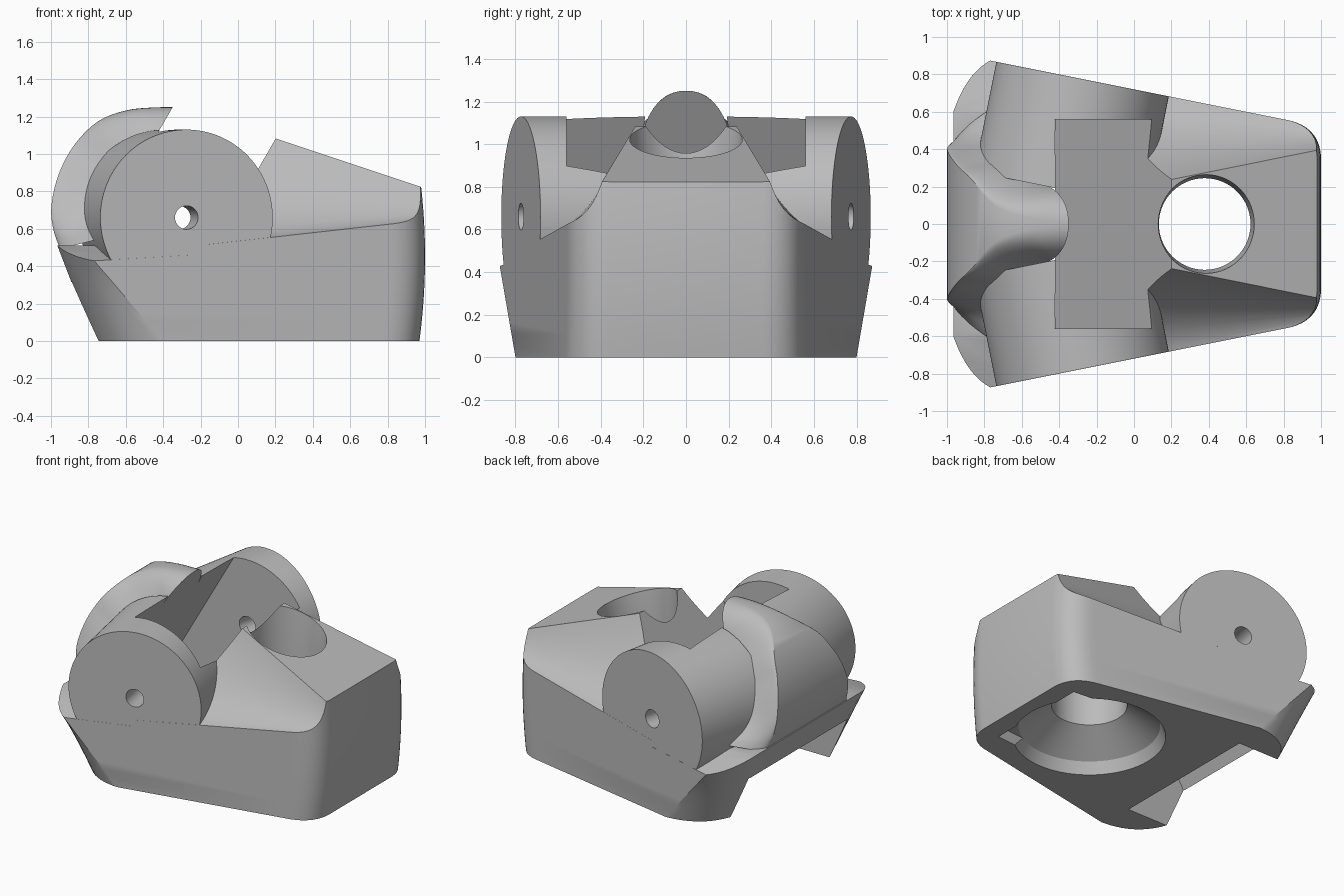
import bpy, bmesh, math
from mathutils import Vector, Matrix

if "Cube" in bpy.data.objects:
    bpy.data.objects.remove(bpy.data.objects["Cube"])

grey = bpy.data.materials.new("plain_grey")
grey.diffuse_color = (0.5, 0.5, 0.5, 1)
grey.use_nodes = True
grey.node_tree.nodes["Principled BSDF"].inputs["Base Color"].default_value = grey.diffuse_color
TILT = math.atan(0.2)          # side walls taper by this angle
SLOPE = math.tan(math.radians(30))


def to_object(bm, name):
    bmesh.ops.recalc_face_normals(bm, faces=bm.faces)
    mesh = bpy.data.meshes.new(name)
    bm.to_mesh(mesh)
    bm.free()
    ob = bpy.data.objects.new(name, mesh)
    bpy.context.collection.objects.link(ob)
    return ob


def loft(loops):
    bm = bmesh.new()
    rows = [[bm.verts.new(p) for p in loop] for loop in loops]
    n = len(rows[0])
    for a, b in zip(rows, rows[1:]):
        for i in range(n):
            j = (i + 1) % n
            bm.faces.new((a[i], a[j], b[j], b[i]))
    bm.faces.new(rows[0])
    bm.faces.new(rows[-1])
    bmesh.ops.recalc_face_normals(bm, faces=bm.faces)
    return bm


def trim(bm, point, normal):
    geom = bm.verts[:] + bm.edges[:] + bm.faces[:]
    res = bmesh.ops.bisect_plane(bm, geom=geom, plane_co=point, plane_no=normal,
                                 clear_outer=True)
    edges = [e for e in res["geom_cut"] if isinstance(e, bmesh.types.BMEdge)]
    bmesh.ops.contextual_create(bm, geom=edges)


def combine(target, other, op):
    mod = target.modifiers.new("cut", "BOOLEAN")
    mod.operation, mod.solver, mod.object = op, "EXACT", other
    bpy.context.view_layer.objects.active = target
    bpy.ops.object.modifier_apply(modifier=mod.name)
    bpy.data.objects.remove(other)


def bezier(p0, p1, p2, n):
    p0, p1, p2 = Vector(p0), Vector(p1), Vector(p2)
    return [p0 * (1 - t) ** 2 + p1 * 2 * t * (1 - t) + p2 * t * t
            for t in (i / n for i in range(n + 1))]


def nose(z):
    # rounded corner at the narrow end, which bulges slightly in height
    x = 1.0 - 0.03 * ((z - 0.45) / 0.45) ** 2
    return bezier((x - 0.2, 0.72 - 0.2 * (x - 0.2)), (x - 0.01, 0.73 - 0.2 * x), (x, 0.36), 10)


def mirrored(half, z):
    return [(p.x, p.y, z) for p in half] + [(p.x, -p.y, z) for p in reversed(half)]


# Body: tapered plan with flared, rounded corners at the wide end
loops = []
for k in range(25):
    z = 1.32 * k / 24
    t = min(z / 0.43, 1.28)
    mix = lambda a, b: a + (b - a) * t
    xs = mix(-0.40, -0.77)
    back = bezier((mix(-0.77, -0.935), mix(0.46, 0.58)), (mix(-0.72, -0.89), mix(0.78, 0.79)),
                  (xs, 0.72 - 0.2 * xs), 12)
    loops.append(mirrored(back + nose(z), z))
bm = loft(loops)
trim(bm, (0.21, 0, 1.08), (0.25, 0, 0.75))
body = to_object(bm, "sharpener_body")

# Clear everything above the rear wings
roof = [(-1.2, .332), (-.6, .51), (.6, .51), (1.2, .332), (1.2, 2), (-1.2, 2)]
combine(body, to_object(loft([[(x, y, z) for y, z in roof] for x in (-1.5, -0.27)]),
                        "wing_cutter"), "DIFFERENCE")

# Hollowed shoulders either side of the sloping top
for s in (1, -1):
    loops = []
    for x in (-0.3, 0.21, 0.95, 1.1):
        t = (x - 0.21) / 0.74
        top = Vector((0.24, 1.08)).lerp(Vector((0.39, 0.83)), t)
        ctrl = Vector((0.44, 0.62)).lerp(Vector((0.445, 0.675)), t)
        side = Vector((0.68, 0.557)).lerp(Vector((0.53, 0.64)), t)
        sec = [top + (top - ctrl) * 0.5] + bezier(top, ctrl, side, 16)
        sec += [side + (side - ctrl) * 1.2, Vector((1.2, 1.7))]
        loops.append([(x, s * p.x, p.y) for p in sec])
    combine(body, to_object(loft(loops), "shoulder_cutter"), "DIFFERENCE")


def side_cylinder(name, s, radius, near, far, segs):
    # cylinder square to a tapered side wall
    axis = Vector((math.sin(TILT), s * math.cos(TILT), 0))
    end = Vector((-0.275, s * 0.775, 0.66))
    a, b = end + axis * far, end + axis * near
    bm = bmesh.new()
    m = Matrix.Translation((a + b) / 2) @ axis.to_track_quat("Z", "Y").to_matrix().to_4x4()
    bmesh.ops.create_cone(bm, cap_ends=True, segments=segs, radius1=radius,
                          radius2=radius, depth=(b - a).length, matrix=m)
    return to_object(bm, name)


# Side drums
for s in (1, -1):
    combine(body, side_cylinder("side_drum", s, 0.47, -0.0005, -0.6, 128), "UNION")

# Curved hood over the back: angle, radius, crest half width, base half width
hood = [(78, .58, .01, .20), (95, .592, .01, .205), (107, .615, .02, .21), (119, .655, .04, .22),
        (132, .695, .10, .26), (146, .71, .24, .32), (156, .715, .30, .36), (165, .718, .35, .40),
        (177, .72, .40, .46), (185, .71, .42, .54), (190, .70, .43, .62), (194, .69, .45, .68)]


def smooth_rows(rows, n):
    out = []
    for i in range(len(rows) - 1):
        p = [Vector(rows[min(max(i + d, 0), len(rows) - 1)]) for d in (-1, 0, 1, 2)]
        for k in range(n):
            t = k / n
            out.append(0.5 * (2 * p[1] + (p[2] - p[0]) * t
                              + (2 * p[0] - 5 * p[1] + 4 * p[2] - p[3]) * t * t
                              + (3 * p[1] - p[0] - 3 * p[2] + p[3]) * t ** 3))
    return out + [Vector(rows[-1])]


loops = []
for ang, r, f, w in smooth_rows(hood, 4):
    a = math.radians(ang)
    k = 0.68 - 0.43 * min(max((ang - 110) / 45, 0), 1)
    half = bezier((0.40, w), (r * 0.99, f + k * (w - f)), (r, f), 12)
    half = [Vector((0.12, w * 0.9))] + half
    sec = half + [Vector((p.x, -p.y)) for p in reversed(half)]
    loops.append([(-0.28 + p.x * math.cos(a), p.y, 0.66 + p.x * math.sin(a)) for p in sec])
combine(body, to_object(loft(loops), "hood"), "UNION")

# Slanted slot through the body
corners = []
for x0, z0, z in ((-.43, 1.11, -.3), (.102, .91, -.3), (.102, .91, 1.6), (-.43, 1.11, 1.6)):
    corners.append((x0 + (z - z0) * SLOPE, z))
slot = to_object(loft([[(x, y, z) for x, z in corners] for y in (-0.56, 0.56)]), "slot_cutter")
combine(body, slot, "DIFFERENCE")

# Pin holes
for s in (1, -1):
    combine(body, side_cylinder("pin_cutter", s, 0.063, 0.1, -0.4, 32), "DIFFERENCE")


# Upright hole with a funnel below, and a shallow pocket underneath
def ring(z, r, x=0.378):
    return [(x + r * math.cos(math.tau * i / 64), r * math.sin(math.tau * i / 64), z)
            for i in range(64)]


hole = to_object(loft([ring(-0.1, 0.54), ring(0.08, 0.46), ring(0.23, 0.245), ring(0.8, 0.245),
                       ring(1.15, 0.275, 0.40)]), "hole_cutter")
combine(body, hole, "DIFFERENCE")
pocket = to_object(loft([[(.35, -.42, z), (.83, -.38, z), (.83, .38, z), (.35, .42, z)]
                         for z in (-0.1, 0.08)]), "pocket_cutter")
combine(body, pocket, "DIFFERENCE")

# Finish
body.data.materials.clear()
body.data.materials.append(grey)
for p in body.data.polygons:
    p.material_index = 0
bpy.ops.object.select_all(action="DESELECT")
body.select_set(True)
bpy.context.view_layer.objects.active = body
bpy.ops.object.shade_smooth_by_angle(angle=math.radians(28))
